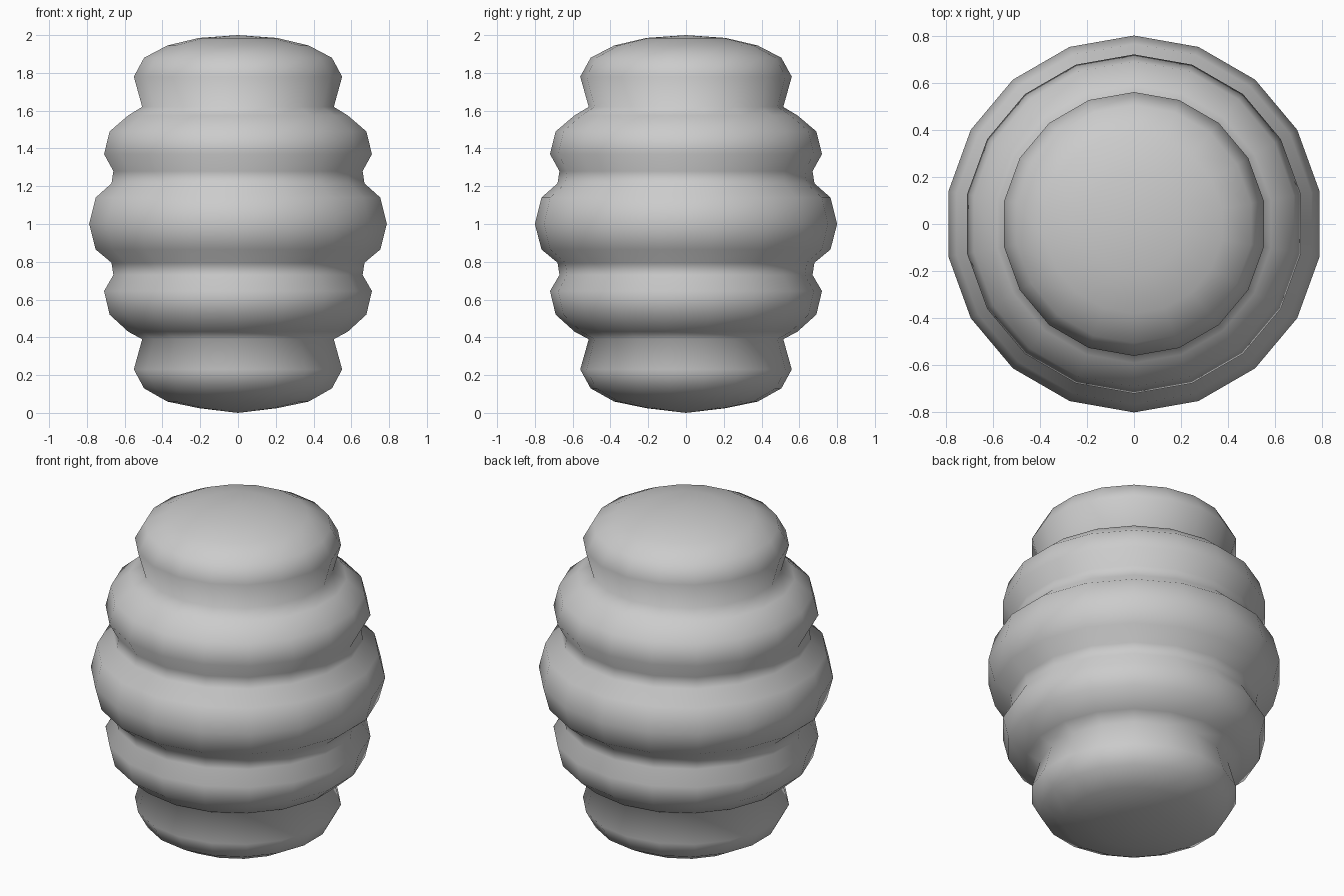
import bpy, bmesh, math

if "Cube" in bpy.data.objects:
    bpy.data.objects.remove(bpy.data.objects["Cube"])

SIDES = 18
# (radius, height) outline of the five stacked bulges, bottom to top
PROFILE = [(0.21, 0.025), (0.38, 0.06), (0.505, 0.13), (0.56, 0.23), (0.515, 0.39),
           (0.59, 0.43), (0.69, 0.52), (0.72, 0.645), (0.67, 0.73), (0.68, 0.795),
           (0.765, 0.865), (0.80, 1.0), (0.765, 1.14), (0.68, 1.215), (0.67, 1.28),
           (0.72, 1.37), (0.69, 1.49), (0.59, 1.575), (0.515, 1.62), (0.56, 1.78),
           (0.505, 1.88), (0.38, 1.945), (0.21, 1.985)]

bm = bmesh.new()


def ring(r, z):
    # first vertex points to the front (-y)
    angles = [2 * math.pi * i / SIDES - math.pi / 2 for i in range(SIDES)]
    return [bm.verts.new((r * math.cos(a), r * math.sin(a), z)) for a in angles]


# ribbed wall
rings = [ring(r, z) for r, z in PROFILE]
for low, high in zip(rings, rings[1:]):
    for i in range(SIDES):
        j = (i + 1) % SIDES
        bm.faces.new((low[i], low[j], high[j], high[i]))

# gently domed bottom and top caps
bottom = bm.verts.new((0, 0, 0))
top = bm.verts.new((0, 0, 2))
for i in range(SIDES):
    j = (i + 1) % SIDES
    bm.faces.new((bottom, rings[0][j], rings[0][i]))
    bm.faces.new((top, rings[-1][i], rings[-1][j]))

for f in bm.faces:
    f.smooth = True
bmesh.ops.recalc_face_normals(bm, faces=bm.faces)

mesh = bpy.data.meshes.new("ribbed_body")
bm.to_mesh(mesh)
bm.free()
body = bpy.data.objects.new("ribbed_body", mesh)
bpy.context.collection.objects.link(body)
